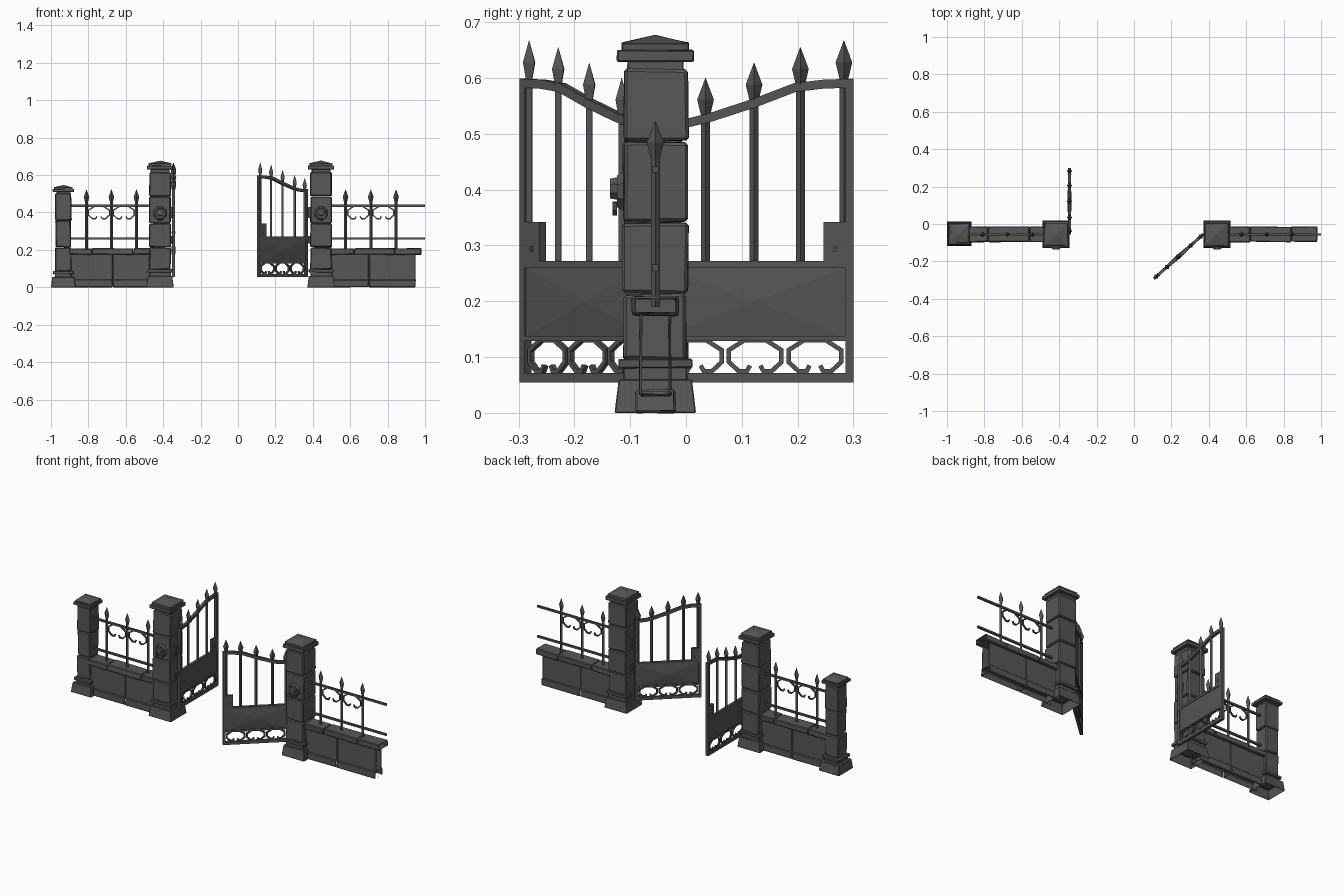
import bpy, bmesh, math, random
from mathutils import Vector, Matrix

if "Cube" in bpy.data.objects:
    bpy.data.objects.remove(bpy.data.objects["Cube"])

random.seed(4)


def material(name, rgb):
    m = bpy.data.materials.new(name)
    m.diffuse_color = (*rgb, 1)
    m.use_nodes = True
    m.node_tree.nodes["Principled BSDF"].inputs["Base Color"].default_value = m.diffuse_color
    return m


STONE = material("dark_stone", (0.10, 0.097, 0.096))
IRON = material("dark_iron", (0.092, 0.09, 0.09))
Y = -0.055  # centre line of the fence


def finish(name, bm, mat, loc=(0, 0, 0), angle=0):
    me = bpy.data.meshes.new(name)
    bm.to_mesh(me)
    bm.free()
    me.materials.append(mat)
    ob = bpy.data.objects.new(name, me)
    ob.location = loc
    ob.rotation_euler.z = angle
    bpy.context.collection.objects.link(ob)
    return ob


def merge(bm, part):
    me = bpy.data.meshes.new("tmp")
    part.to_mesh(me)
    part.free()
    bm.from_mesh(me)
    bpy.data.meshes.remove(me)


def block(bm, lo, hi, taper=1.0, chamfer=0.0, jitter=0.0, open_dirs=()):
    """Box with optional taper, worn corners and open sides."""
    b = bmesh.new()
    bmesh.ops.create_cube(b, size=1)
    c = [(p + q) / 2 for p, q in zip(lo, hi)]
    s = [q - p for p, q in zip(lo, hi)]
    for v in b.verts:
        k = taper if v.co.z > 0 else 1
        v.co = Vector((c[0] + v.co.x * s[0] * k, c[1] + v.co.y * s[1] * k, c[2] + v.co.z * s[2]))
        v.co += Vector([random.uniform(-jitter, jitter) for _ in range(3)])
    if chamfer:
        bmesh.ops.bevel(b, geom=b.edges[:], offset=chamfer, segments=1, affect='EDGES')
    b.normal_update()
    gone = [f for f in b.faces if any(f.normal.dot(Vector(d)) > 0.9 for d in open_dirs)]
    bmesh.ops.delete(b, geom=gone, context='FACES')
    merge(bm, b)


def spike(bm, x, y, z0, z1, r, head):
    """Four-sided bar with a spear head."""
    rings = [(z0, r), (z1 - head, r), (z1 - head * 0.57, head * 0.22), (z1, 0.0005)]
    loops = [[bm.verts.new((x + q * math.cos(a * math.pi / 2), y + q * math.sin(a * math.pi / 2), z))
              for a in range(4)] for z, q in rings]
    for l, u in zip(loops, loops[1:]):
        for i in range(4):
            bm.faces.new((l[i], l[(i + 1) % 4], u[(i + 1) % 4], u[i]))
    bm.faces.new(loops[0][::-1])
    bm.faces.new(loops[-1])


def strip(bm, pts, w, depth, y=0.0):
    """Flat iron strip following a path in the x-z plane."""
    pts = [Vector(p) for p in pts]
    loops = []
    for i, p in enumerate(pts):
        d1 = (p - pts[i - 1]).normalized() if i else (pts[1] - p).normalized()
        d2 = (pts[i + 1] - p).normalized() if i < len(pts) - 1 else d1
        t = (d1 + d2).normalized()
        n = Vector((-t.y, t.x)) * (w / 2 / max(0.6, t.dot(d1)))
        loops.append([bm.verts.new((q.x, y + s, q.y)) for q, s in
                      ((p + n, -depth / 2), (p - n, -depth / 2), (p - n, depth / 2), (p + n, depth / 2))])
    for l, u in zip(loops, loops[1:]):
        for i in range(4):
            bm.faces.new((l[i], u[i], u[(i + 1) % 4], l[(i + 1) % 4]))
    bm.faces.new(loops[0])
    bm.faces.new(loops[-1][::-1])


def scroll(bm, x, z, rx, rz, w, depth, y=0.0):
    """Octagonal arch whose two feet curl inwards."""
    half = [(0.42, 1), (1, 0.42), (1, -0.3), (0.62, -0.85), (0.32, -0.85), (0.2, -0.5)]
    path = [(-a, b) for a, b in half[::-1]] + half
    strip(bm, [(x + a * rx, z + b * rz) for a, b in path], w, depth, y)


# --- Stone pillars ---
DOWN = (0, 0, -1)
MAIN = [(0, .06, .073, .9), (.055, .085, .057, 1), (.08, .097, .066, 1), (.095, .212, .057, 1),
        (.214, .341, .058, 1), (.344, .484, .057, 1), (.487, .615, .058, .98), (.612, .632, .05, 1),
        (.63, .65, .069, 1), (.648, .664, .06, 1), (.663, .676, .06, .06)]
SMALL = [(0, .055, .066, .9), (.05, .075, .045, 1), (.07, .086, .054, 1), (.085, .212, .043, 1),
         (.214, .355, .041, 1), (.358, .502, .043, 1), (.5, .512, .037, 1),
         (.51, .526, .057, 1), (.525, .535, .049, 1), (.534, .546, .049, .06)]


def pillar(name, x, y, rows):
    bm = bmesh.new()
    for i, (z0, z1, h, taper) in enumerate(rows):
        body = z1 - z0 > 0.1
        block(bm, (x - h, y - h, z0), (x + h, y + h, z1), taper,
              0.005 if body else 0.002 if taper > 0.5 else 0,
              0.0025 if body else 0.001 if i else 0, [DOWN] if i == 0 else [])
    finish(name, bm, STONE)


LX, RX = -0.417, 0.444
pillar("left_gate_pillar", LX, Y, MAIN)
pillar("right_gate_pillar", RX, Y, MAIN)
pillar("end_pillar", -0.934, -0.052, SMALL)

# --- Low stone walls: hollow, open at the ends ---
ENDS = [(1, 0, 0), (-1, 0, 0), DOWN]


def wall(name, body, cap):
    bm = bmesh.new()
    for a, b in zip(body, body[1:]):
        block(bm, (a, Y - .028, .03), (b, Y + .028, .18), 1, .004, .002, ENDS)
        block(bm, (a, Y - .036, 0), (b, Y + .036, .042), .99, .004, .001, ENDS)
    for a, b in zip(cap, cap[1:]):
        block(bm, (a, Y - .041, .175), (b, Y + .041, .208), 1, .004, .0025, ENDS[:2])
    finish(name, bm, STONE)


wall("left_wall", (-.9, -.67, -.46), (-.9, -.78, -.56, -.46))
wall("right_wall", (.48, .7, .95), (.48, .62, .84, .98))


# --- Iron railings on the walls ---
def railing(name, x0, x1, posts):
    bm = bmesh.new()
    for z in (.26, .436):
        strip(bm, [(x0, z), (x1, z)], .011, .011, Y)
    for x in posts:
        spike(bm, x, Y, .19, .523, .008, .068)
    for a, b in zip(posts, posts[1:]):
        scroll(bm, (a + b) / 2, .397, .056, .036, .007, .008, Y)
    finish(name, bm, IRON)


railing("left_railing", -.9, -.45, (-.81, -.677, -.543))
railing("right_railing", .48, 1.0, (.575, .71, .845))


# --- Gate leaves, built along x from the hinge ---
def gate(name, loc, angle):
    L, D = .355, .016
    bm = bmesh.new()
    strip(bm, [(.008, .055), (.008, .525)], .016, D)
    strip(bm, [(L - .007, .055), (L - .007, .598)], .014, D)
    for z, w in ((.063, .017), (.133, .009), (.266, .013)):
        strip(bm, [(0, z), (L, z)], w, D)
    strip(bm, [(0, .516), (.06, .52), (.10, .53), (.177, .555), (.25, .583), (.3, .589), (L, .591)], .016, D)
    for x, z in ((.018, .585), (.09, .6), (.177, .627), (.26, .655), (.338, .667)):
        spike(bm, x, 0, .26, z, .008, .068)
    for x in (.072, .179, .286):
        scroll(bm, x, .1, .047, .03, .008, .01)
    # lock box
    block(bm, (L - .054, -.008, .27), (L - .012, .008, .342))
    block(bm, (L - .036, -.011, .288), (L - .03, .011, .298))
    # solid panel with a shallow pyramid on both faces
    b = bmesh.new()
    bmesh.ops.create_cube(b, size=1, matrix=Matrix.Translation((L / 2, 0, .199)) @ Matrix.Diagonal((L - .02, .008, .128, 1)))
    b.normal_update()
    bmesh.ops.poke(b, faces=[f for f in b.faces if abs(f.normal.y) > .9], offset=.008)
    merge(bm, b)
    finish(name, bm, IRON, loc, angle)


gate("left_gate", (-.345, Y, 0), math.pi / 2)
gate("right_gate", (.37, Y, 0), math.radians(222))


# --- Iron ring plaques on the pillar fronts and hinge plates on the inner sides ---
def fittings(name, x, side):
    bm = bmesh.new()
    y = Y - .057
    turn = Matrix.Rotation(math.pi / 2, 4, 'X') @ Matrix.Rotation(math.pi / 8, 4, 'Z')
    for r, d, z in ((.038, .012, .397), (.024, .024, .402)):
        bmesh.ops.create_cone(bm, cap_ends=True, segments=8, radius1=r, radius2=r * .8, depth=d,
                              matrix=Matrix.Translation((x, y - d / 2, z)) @ turn)
    ring = [(x + .022 * math.cos(a * math.pi / 5), .378 + .022 * math.sin(a * math.pi / 5)) for a in range(5, 11)]
    strip(bm, ring, .007, .008, y - .016)
    for z0, z1 in ((.37, .43), (.235, .275)):
        x0, x1 = sorted((x + side * .05, x + side * .07))
        block(bm, (x0, Y - .02, z0), (x1, Y + .02, z1), 1, .004)
    finish(name, bm, IRON)


fittings("left_pillar_fittings", LX, 1)
fittings("right_pillar_fittings", RX, -1)

# consistent outward normals
for ob in bpy.context.collection.objects:
    bm = bmesh.new()
    bm.from_mesh(ob.data)
    bmesh.ops.recalc_face_normals(bm, faces=bm.faces)
    bm.to_mesh(ob.data)
    bm.free()
